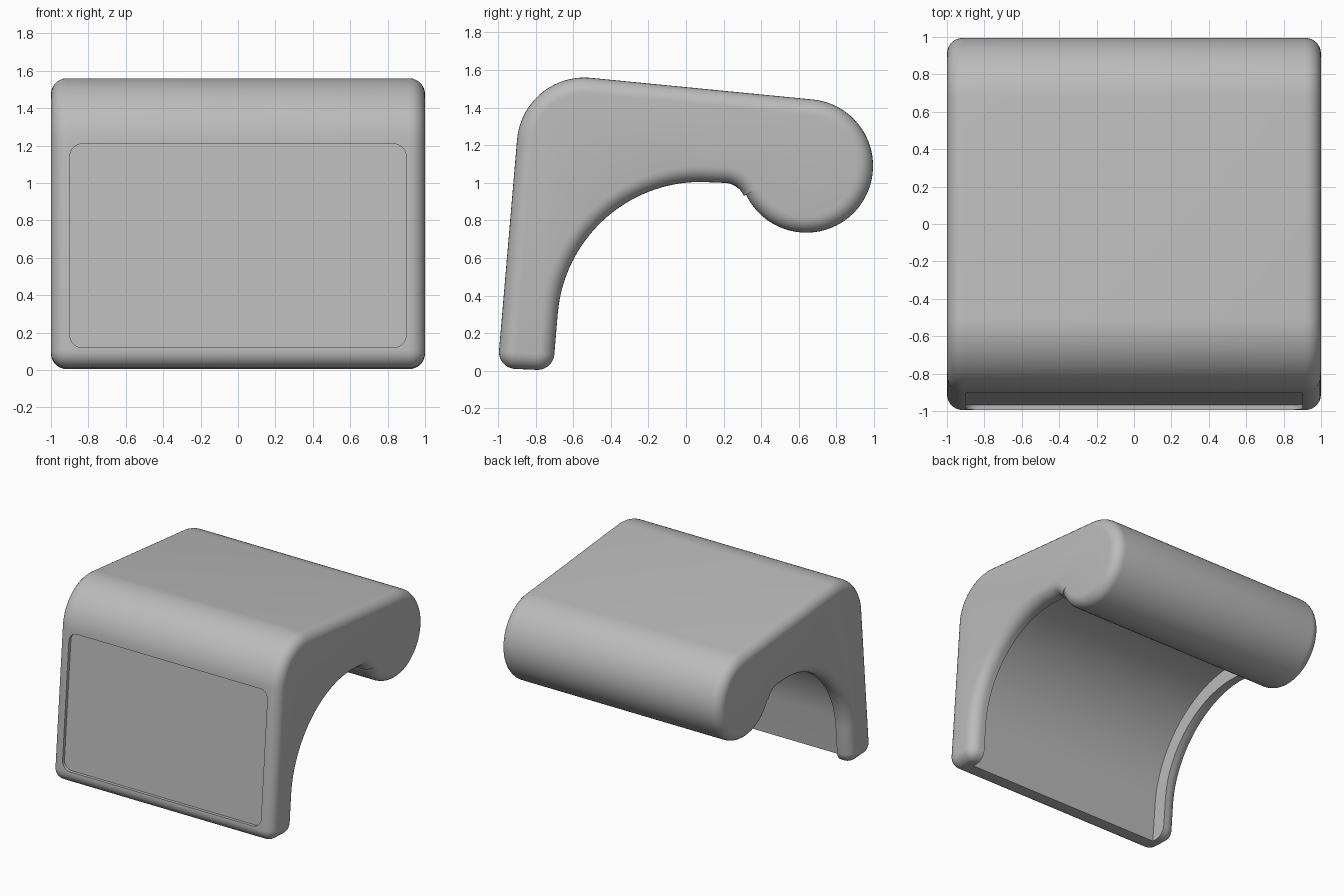
import bpy, bmesh
from math import sin, cos, pi, radians, tan
from mathutils import Vector

cube = bpy.data.objects.get("Cube")
if cube:
    bpy.data.objects.remove(cube)

grey = bpy.data.materials.new("light_grey")
grey.use_nodes = True
colour = (0.5, 0.5, 0.5, 1)
grey.diffuse_color = colour
grey.node_tree.nodes["Principled BSDF"].inputs["Base Color"].default_value = colour


def arc(cy, cz, r, start, end, steps):
    """Points of an arc in the side (y, z) plane, angles in degrees."""
    angles = [radians(start + (end - start) * i / steps) for i in range(steps + 1)]
    return [(cy + r * cos(a), cz + r * sin(a)) for a in angles]


def side_profile(t):
    """Side outline, shrunk inward by t."""
    return (arc(-0.905, 0.10, 0.09 - t, 175, 265, 10)     # front of foot
            + arc(-0.79, 0.095, 0.09 - t, 265, 355, 10)   # back of foot
            + arc(0.08, 0.24, 0.765 + t, 175, 90, 32)     # arch
            + arc(0.20, 0.88, 0.12 + t, 90, 25.5, 10)     # hollow before the roll
            + arc(0.64, 1.09, 0.355 - t, -154.5, 84.2, 60)  # rear roll
            + arc(-0.54, 1.20, 0.36 - t, 84.2, 175, 28))  # top front bend


def loft(name, layers):
    """Join equal-length loops of points and cap both ends."""
    bm = bmesh.new()
    loops = [[bm.verts.new(p) for p in layer] for layer in layers]
    n = len(loops[0])
    for a, b in zip(loops, loops[1:]):
        for i in range(n):
            j = (i + 1) % n
            bm.faces.new((a[i], a[j], b[j], b[i]))
    bm.faces.new(loops[0])
    bm.faces.new(loops[-1])
    bmesh.ops.recalc_face_normals(bm, faces=bm.faces)
    mesh = bpy.data.meshes.new(name)
    bm.to_mesh(mesh)
    bm.free()
    mesh.materials.append(grey)
    obj = bpy.data.objects.new(name, mesh)
    bpy.context.collection.objects.link(obj)
    return obj


# Body: side outline swept across, with rounded ends
round_r = 0.085
steps = 7
ends = []
for i in range(steps + 1):
    a = pi / 2 * i / steps
    ends.append((1 - round_r * (1 - sin(a)), round_r * (1 - cos(a))))
# first entry is the full outline, last is the flat end face
ends = [(1 - round_r + round_r * sin(pi / 2 * i / steps),
         round_r * (1 - cos(pi / 2 * i / steps))) for i in range(steps + 1)]
stations = [(-x, t) for x, t in reversed(ends)] + ends
body = loft("body", [[(x, y, z) for y, z in side_profile(t)] for x, t in stations])

# Cutter for the hollow between the two side ribs
depth = 0.12
hollow = arc(0.08, 0.24, 0.765 + depth, 175, 90, 32)
y0, z0 = hollow[0]
hollow = ([(0.0, -0.1), (y0 - (z0 + 0.1) * tan(radians(5)), -0.1)]
          + hollow + [(0.28, 0.24 + 0.765 + depth), (0.28, 0.5)])
hollow_cutter = loft("hollow_cutter", [[(x, y, z) for y, z in hollow] for x in (-0.88, 0.88)])

# Cutter for the shallow rounded panel on the sloping front
half_w, low, high, r = 0.9, 0.12, 1.21, 0.07
outline = []
for cx, cz, start in ((half_w - r, high - r, 0), (r - half_w, high - r, 90),
                      (r - half_w, low + r, 180), (half_w - r, low + r, 270)):
    outline += arc(cx, cz, r, start, start + 90, 8)
slope = tan(radians(5))
front_y = -0.905 - 0.09 * cos(radians(5)) - slope * (0.10 + 0.09 * sin(radians(5)))
panel_cutter = loft("panel_cutter", [
    [(x, front_y + slope * z + d, z) for x, z in outline] for d in (-0.1, 0.025)])

# Cut both recesses and shade
bpy.ops.object.select_all(action='DESELECT')
bpy.context.view_layer.objects.active = body
body.select_set(True)
for cutter in (hollow_cutter, panel_cutter):
    cutter.hide_render = True
    mod = body.modifiers.new(cutter.name, 'BOOLEAN')
    mod.operation = 'DIFFERENCE'
    mod.solver = 'EXACT'
    mod.object = cutter
    bpy.ops.object.modifier_apply(modifier=mod.name)
    bpy.data.objects.remove(cutter)
bpy.ops.object.shade_smooth_by_angle(angle=radians(30))
